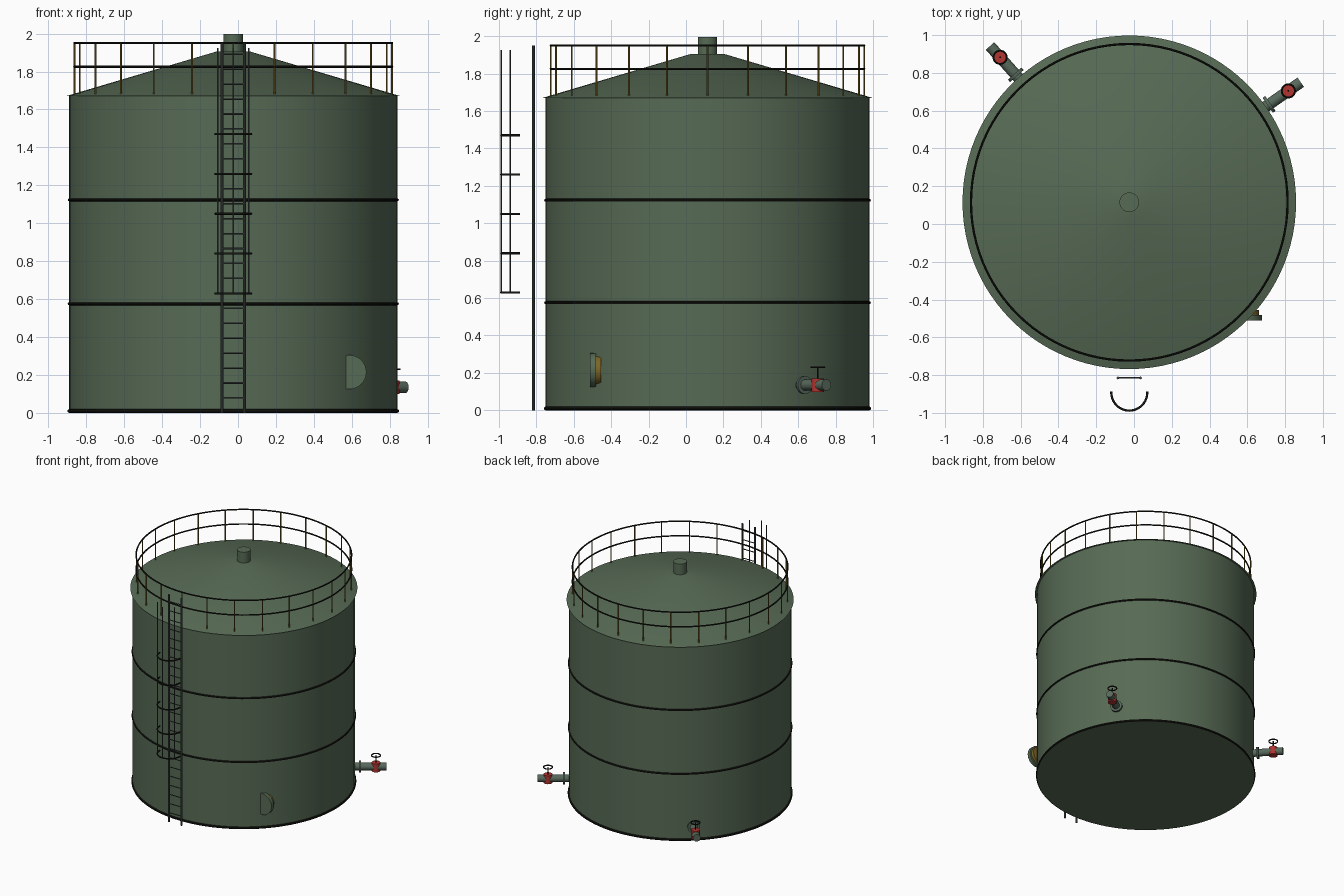
import bpy, math
from mathutils import Vector

if "Cube" in bpy.data.objects:
    bpy.data.objects.remove(bpy.data.objects["Cube"])

CX, CY, R = -0.025, 0.115, 0.865      # tank axis and shell radius


def mat(name, rgb):
    m = bpy.data.materials.new(name)
    m.diffuse_color = (*rgb, 1)
    m.use_nodes = True
    m.node_tree.nodes["Principled BSDF"].inputs["Base Color"].default_value = m.diffuse_color
    return m


GREEN = mat("tank green", (0.095, 0.145, 0.09))
BLACK = mat("band black", (0.008, 0.008, 0.006))
OCHRE = mat("post ochre", (0.20, 0.13, 0.02))
STEEL = mat("ladder grey", (0.06, 0.075, 0.07))
PIPE = mat("pipe grey green", (0.095, 0.14, 0.105))
RED = mat("valve red", (0.45, 0.035, 0.03))


def finish(ob, name, m):
    ob.name = name
    ob.data.materials.append(m)
    bpy.ops.object.shade_smooth_by_angle(angle=math.radians(35))
    return ob


def rod(name, a, b, r, m, n=8, r2=None):
    """Cylinder (or cone) from point a to point b."""
    a, b = Vector(a), Vector(b)
    d = b - a
    bpy.ops.mesh.primitive_cone_add(vertices=n, radius1=r, radius2=r if r2 is None else r2,
                                    depth=d.length, location=(a + b) / 2,
                                    rotation=d.to_track_quat('Z', 'Y').to_euler())
    return finish(bpy.context.object, name, m)


def ring(name, c, big, small, m, n=96):
    bpy.ops.mesh.primitive_torus_add(location=c, major_radius=big, minor_radius=small,
                                     major_segments=n, minor_segments=8)
    return finish(bpy.context.object, name, m)


def polar(r, deg, z):
    a = math.radians(deg)
    return (CX + r * math.cos(a), CY + r * math.sin(a), z)


# shell, roof and vent
rod("tank_shell", (CX, CY, 0), (CX, CY, 1.672), R, GREEN, 96)
rod("cone_roof", (CX, CY, 1.67), (CX, CY, 1.905), 0.883, GREEN, 96, 0.09)
rod("roof_vent", (CX, CY, 1.89), (CX, CY, 1.997), 0.052, GREEN, 32)

# weld bands and base ring
for i, z in enumerate((0.01, 0.575, 1.123)):
    ring(f"shell_band_{i}", (CX, CY, z), R, 0.008 if i else 0.01, BLACK)

# roof railing
for i, z in enumerate((1.825, 1.95)):
    ring(f"guard_rail_{i}", (CX, CY, z), 0.838, 0.006, BLACK)
for i in range(24):
    rod(f"rail_post_{i}", polar(0.838, i * 15, 1.675), polar(0.838, i * 15, 1.95), 0.005, OCHRE)

# ladder
LY = -0.815
for i, s in enumerate((-1, 1)):
    rod(f"ladder_stile_{i}", (CX + s * 0.06, LY, 0), (CX + s * 0.06, LY, 1.95), 0.0075, STEEL)
for i in range(1, 25):
    z = i * 0.0788
    rod(f"ladder_rung_{i}", (CX - 0.06, LY, z), (CX + 0.06, LY, z), 0.004, STEEL)

# safety cage: half hoops and upright bars
HY, HR = -0.893, 0.095


def cage(deg, z):
    a = math.radians(deg)
    return (CX + HR * math.cos(a), HY - HR * math.sin(a), z)


for i in range(5):
    cu = bpy.data.curves.new("hoop", 'CURVE')
    cu.dimensions = '3D'
    cu.bevel_depth, cu.bevel_resolution, cu.use_fill_caps = 0.006, 2, True
    sp = cu.splines.new('POLY')
    sp.points.add(24)
    for k, p in enumerate(sp.points):
        p.co = (*cage(-4 + k * 188 / 24, 0.63 + i * 0.21), 1)
    ob = bpy.data.objects.new(f"cage_hoop_{i}", cu)
    cu.materials.append(BLACK)
    bpy.context.collection.objects.link(ob)
for i, d in enumerate((30, 90, 150)):
    rod(f"cage_bar_{i}", cage(d, 0.63), cage(d, 1.925), 0.004, STEEL)

# outlet pipes with valves and handwheels
for tag, d in (("right", 35), ("left", 131.7)):
    z = 0.135
    rod(f"{tag}_pipe", polar(0.84, d, z), polar(1.108, d, z), 0.03, PIPE, 24)
    rod(f"{tag}_flange", polar(0.895, d, z), polar(0.912, d, z), 0.048, PIPE, 24)
    rod(f"{tag}_valve", polar(1.028, d, z - 0.036), polar(1.028, d, z + 0.036), 0.034, RED, 24)
    rod(f"{tag}_stem", polar(1.028, d, z), polar(1.028, d, 0.23), 0.005, BLACK)
    ring(f"{tag}_handwheel", polar(1.028, d, 0.23), 0.035, 0.005, BLACK, 24)

# manway: cover plate over an ochre neck
MX, MZ = 0.587, 0.215
rod("manway_cover", (MX, -0.512, MZ), (MX, -0.481, MZ), 0.09, GREEN, 32)
rod("manway_neck", (MX, -0.482, MZ), (MX, -0.455, MZ), 0.076, OCHRE, 32)
